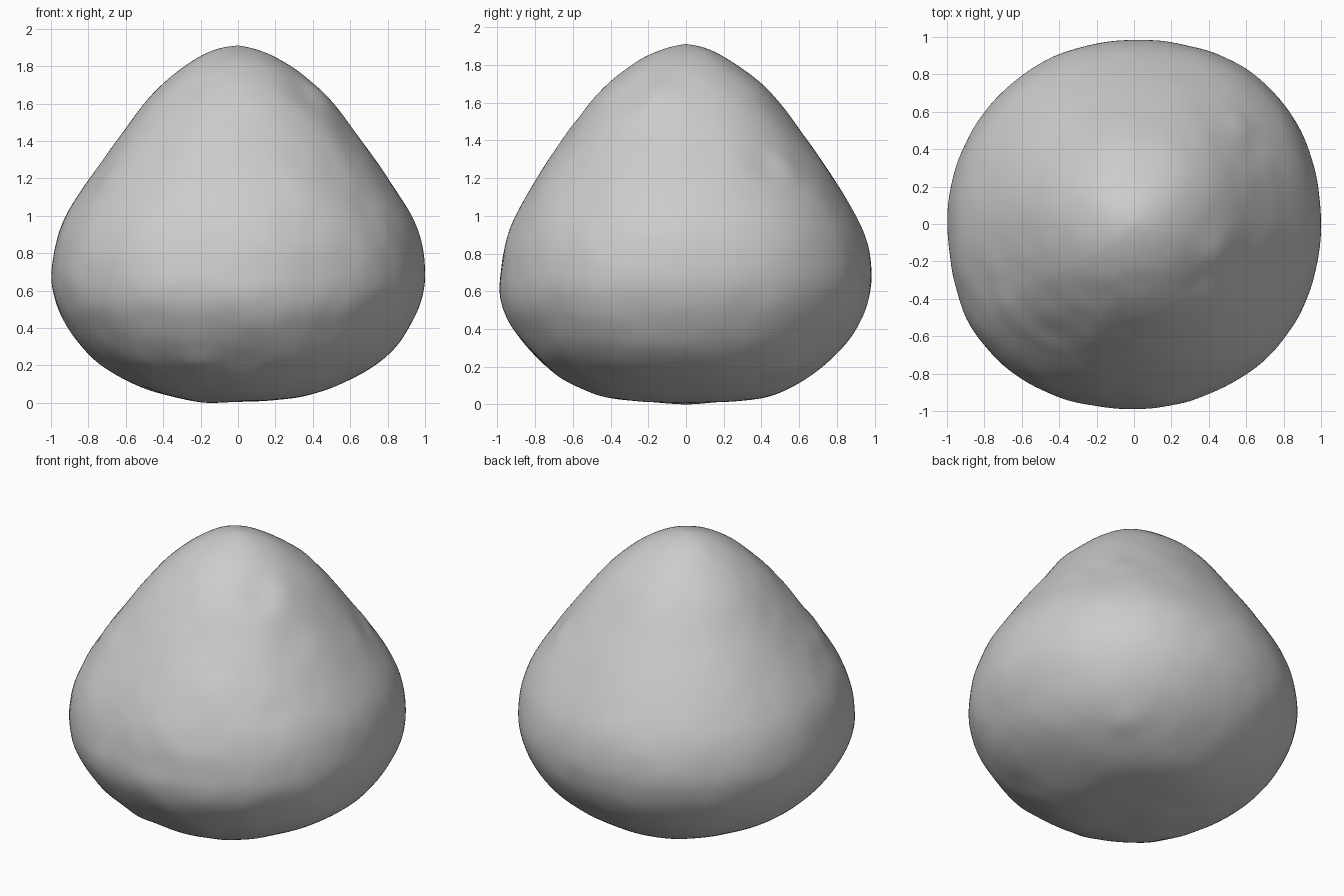
import bpy, bmesh
from math import sin, cos, pi, exp
from mathutils import Vector, noise

if "Cube" in bpy.data.objects:
    bpy.data.objects.remove(bpy.data.objects["Cube"])

# Rows: height, then radius towards right, back, left, front
PROFILE = [
    (0.015, 0.00, 0.00, 0.00, 0.00),
    (0.02, 0.20, 0.26, 0.20, 0.25),
    (0.045, 0.38, 0.43, 0.38, 0.43),
    (0.10, 0.54, 0.57, 0.55, 0.59),
    (0.20, 0.73, 0.725, 0.73, 0.745),
    (0.30, 0.84, 0.83, 0.83, 0.845),
    (0.40, 0.91, 0.90, 0.905, 0.915),
    (0.50, 0.963, 0.95, 0.96, 0.965),
    (0.60, 0.992, 0.977, 0.99, 0.988),
    (0.70, 1.00, 0.988, 1.00, 0.985),
    (0.85, 0.985, 0.967, 0.98, 0.96),
    (1.00, 0.935, 0.907, 0.925, 0.91),
    (1.20, 0.81, 0.79, 0.80, 0.80),
    (1.40, 0.67, 0.65, 0.65, 0.665),
    (1.60, 0.515, 0.50, 0.51, 0.515),
    (1.70, 0.415, 0.41, 0.415, 0.415),
    (1.80, 0.295, 0.28, 0.30, 0.295),
    (1.885, 0.14, 0.14, 0.15, 0.14),
    (1.915, 0.00, 0.00, 0.00, 0.00),
]
# Extra fullness at the corners: back right, back left, front left, front right
CORNERS = (0.035, 0.004, 0.037, 0.014)
SEGMENTS, STEPS = 160, 6

# Local bumps (+) and dents (-): centre, spread, height
BUMPS = [
    ((0.42, -0.14, 1.62), 0.10, 0.014), ((0.33, -0.27, 1.62), 0.10, -0.012),
    ((0.52, -0.25, 1.40), 0.11, -0.012),
    ((0.55, 0.52, 1.25), 0.08, 0.010), ((0.62, 0.40, 1.25), 0.09, -0.012),
    ((-0.66, -0.42, 1.20), 0.09, 0.011), ((-0.42, -0.54, 1.30), 0.09, -0.012),
    ((-0.30, -0.82, 0.90), 0.12, -0.010),
    ((0.02, -0.78, 0.24), 0.13, -0.014), ((0.30, -0.74, 0.24), 0.09, 0.009),
    ((-0.22, -0.74, 0.24), 0.09, 0.009),
    ((0.50, 0.52, 0.20), 0.08, 0.010), ((-0.15, 0.0, 0.02), 0.14, 0.012),
]


def catmull(a, b, c, d, t):
    return 0.5 * (2 * b + (c - a) * t + (2 * a - 5 * b + 4 * c - d) * t * t
                  + (3 * b - a - 3 * c + d) * t ** 3)


def smooth_rows(rows):
    # mirror the radii beyond both poles so the ends stay rounded
    flip = lambda r: (r[0],) + tuple(-v for v in r[1:])
    ext = [flip(rows[1])] + rows + [flip(rows[-2])]
    out = []
    for i in range(1, len(ext) - 2):
        for s in range(STEPS):
            out.append([catmull(*q, s / STEPS) for q in zip(*ext[i - 1:i + 3])])
    out.append(list(rows[-1]))
    # even out the curve between the poles
    for _ in range(10):
        out = ([out[0]] + [[(a + 2 * b + c) / 4 for a, b, c in zip(*out[i - 1:i + 2])]
                           for i in range(1, len(out) - 1)] + [out[-1]])
    return out[1:-1]


# Rounded body lofted from the four blended profiles
bm = bmesh.new()
bottom = bm.verts.new((0, 0, PROFILE[0][0]))
top = bm.verts.new((0, 0, PROFILE[-1][0]))
rings = []
for z, *radii in smooth_rows(PROFILE):
    ring = []
    for k in range(SEGMENTS):
        a = 2 * pi * k / SEGMENTS
        c, s = cos(a), sin(a)
        r = (radii[0] if c > 0 else radii[2]) * c * c + (radii[1] if s > 0 else radii[3]) * s * s
        r *= 1 + CORNERS[4 * k // SEGMENTS] * sin(2 * a) ** 2
        ring.append(bm.verts.new((r * c, r * s, z)))
    rings.append(ring)
for k in range(SEGMENTS):
    n = (k + 1) % SEGMENTS
    bm.faces.new((bottom, rings[0][n], rings[0][k]))
    bm.faces.new((top, rings[-1][k], rings[-1][n]))
    for lo, hi in zip(rings, rings[1:]):
        bm.faces.new((lo[k], lo[n], hi[n], hi[k]))
bm.normal_update()

# Weathered surface: rougher on the front, plus the local bumps
moves = []
for v in bm.verts:
    p = v.co
    rough = 0.004 + 0.004 * min(1, max(0, -p.y * 2))
    d = rough * noise.noise(p * 3.2 + Vector((5, 2, 9)))
    d += 0.6 * rough * noise.noise(p * 6.5)
    for centre, spread, height in BUMPS:
        d += height * exp(-(p - Vector(centre)).length_squared / spread ** 2)
    moves.append(v.normal * d)
for v, m in zip(bm.verts, moves):
    v.co += m
low = min(v.co.z for v in bm.verts)
for v in bm.verts:
    v.co.z -= low

mesh = bpy.data.meshes.new("boulder")
bm.to_mesh(mesh)
bm.free()
mesh.shade_smooth()
boulder = bpy.data.objects.new("boulder", mesh)
bpy.context.collection.objects.link(boulder)
